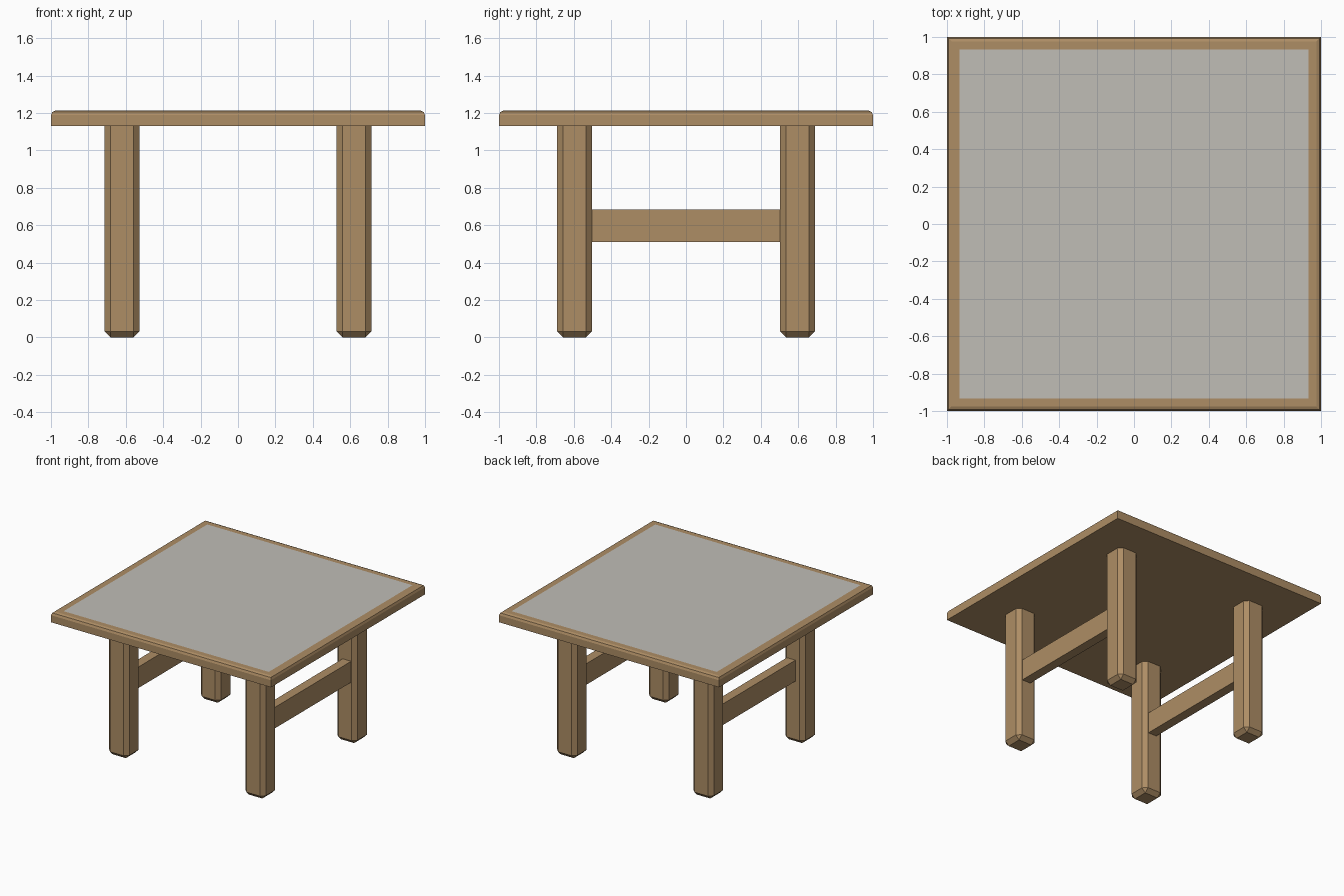
import bpy, bmesh
from mathutils import Vector

if "Cube" in bpy.data.objects:
    bpy.data.objects.remove(bpy.data.objects["Cube"])

def material(name, rgb):
    m = bpy.data.materials.new(name)
    m.diffuse_color = (*rgb, 1.0)
    m.use_nodes = True
    m.node_tree.nodes["Principled BSDF"].inputs["Base Color"].default_value = m.diffuse_color
    return m

wood = material("warm_wood", (0.42, 0.268, 0.13))
grey = material("pale_grey", (0.53, 0.51, 0.47))

def box(lo, hi):
    """bmesh box between two corners"""
    bm = bmesh.new()
    bmesh.ops.create_cube(bm, size=1)
    lo, hi = Vector(lo), Vector(hi)
    for v in bm.verts:
        v.co = Vector([(lo[i] + hi[i]) / 2 + v.co[i] * (hi[i] - lo[i]) for i in range(3)])
    return bm

def finish(bm, name, mats):
    bm.normal_update()
    me = bpy.data.meshes.new(name)
    bm.to_mesh(me)
    bm.free()
    for m in mats:
        me.materials.append(m)
    ob = bpy.data.objects.new(name, me)
    bpy.context.collection.objects.link(ob)

TOP, UNDER = 1.213, 1.13

# Table top: rounded upper edge, inset grey panel
bm = box((-1, -1, UNDER), (1, 1, TOP))
edges = [e for e in bm.edges if all(v.co.z > TOP - 0.001 for v in e.verts)]
bmesh.ops.bevel(bm, geom=edges, offset=0.025, segments=2, profile=0.5, affect='EDGES')
bm.normal_update()
panel = max(bm.faces, key=lambda f: f.calc_center_median().z)
bmesh.ops.inset_region(bm, faces=[panel], thickness=0.06)
panel.material_index = 1
finish(bm, "table_top", [wood, grey])

# Legs: chamfered along their length and around the foot
for sx, side in ((-1, "left"), (1, "right")):
    for sy, end in ((-1, "front"), (1, "back")):
        cx, cy, h = sx * 0.62, sy * 0.596, 0.0925
        bm = box((cx - h, cy - h, 0), (cx + h, cy + h, UNDER))
        edges = [e for e in bm.edges if any(v.co.z < 0.001 for v in e.verts)]
        bmesh.ops.bevel(bm, geom=edges, offset=0.032, segments=1, affect='EDGES')
        finish(bm, f"{end}_{side}_leg", [wood])
    # Stretcher between the front and back leg, set slightly to the right
    cx = sx * 0.62 + 0.017
    bm = box((cx - 0.039, -0.504, 0.51), (cx + 0.039, 0.504, 0.683))
    finish(bm, f"{side}_stretcher", [wood])
